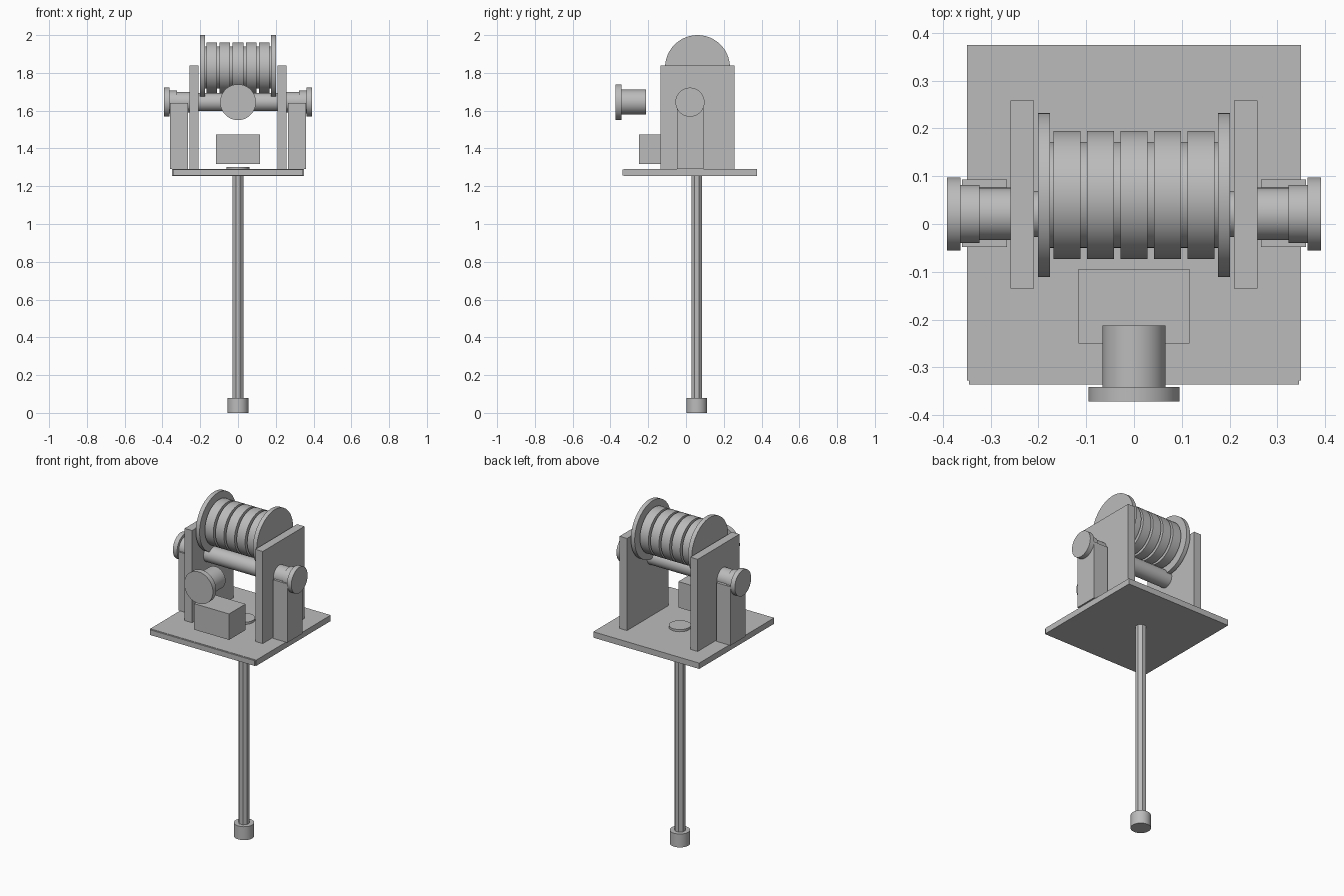
import bpy
import math
from mathutils import Matrix, Vector

old = bpy.data.objects.get("Cube")
if old:
    bpy.data.objects.remove(old, do_unlink=True)

GREY = (0.5, 0.5, 0.5, 1)
grey = bpy.data.materials.new("plain grey")
grey.use_nodes = True
grey.diffuse_color = GREY
grey.node_tree.nodes["Principled BSDF"].inputs["Base Color"].default_value = GREY


def box(name, low, high):
    low, high = Vector(low), Vector(high)
    bpy.ops.mesh.primitive_cube_add(size=1)
    ob = bpy.context.object
    ob.name = name
    ob.data.transform(Matrix.Translation((low + high) / 2) @ Matrix.Diagonal((high - low).to_4d()))
    ob.data.materials.append(grey)
    return ob


def turned(name, profile, origin, axis, sides=48):
    """Solid of revolution: profile is (distance along axis, radius) pairs."""
    n = len(profile)
    verts, faces = [], []
    for along, radius in profile:
        for i in range(sides):
            a = math.tau * (i + 0.5) / sides
            verts.append((radius * math.cos(a), radius * math.sin(a), along))
    for r in range(n - 1):
        for i in range(sides):
            j = (i + 1) % sides
            faces.append((r * sides + i, r * sides + j, (r + 1) * sides + j, (r + 1) * sides + i))
    faces.append(tuple(reversed(range(sides))))
    faces.append(tuple(range((n - 1) * sides, n * sides)))
    mesh = bpy.data.meshes.new(name)
    mesh.from_pydata(verts, [], faces)
    turn = Vector((0, 0, 1)).rotation_difference(Vector(axis)).to_matrix().to_4x4()
    mesh.transform(Matrix.Translation(origin) @ turn)
    mesh.materials.append(grey)
    ob = bpy.data.objects.new(name, mesh)
    bpy.context.collection.objects.link(ob)
    bpy.ops.object.select_all(action="DESELECT")
    ob.select_set(True)
    bpy.context.view_layer.objects.active = ob
    bpy.ops.object.shade_smooth_by_angle(angle=math.radians(30))
    return ob


POLE_Y = 0.057
SHAFT_Y, SHAFT_Z = 0.021, 1.645
DRUM_Y, DRUM_Z = 0.061, 1.828

# Platform with a thin front trim
box("base_plate", (-0.35, -0.328, 1.255), (0.35, 0.375, 1.29))
box("front_trim", (-0.345, -0.336, 1.257), (0.345, -0.328, 1.288))

# Faceted pole, round foot and the cap where the pole meets the platform
turned("pole", [(0.04, 0.031), (1.27, 0.031)], (0, POLE_Y, 0), (0, 0, 1), sides=8)
turned("foot", [(0, 0.055), (0.08, 0.055)], (0, POLE_Y, 0), (0, 0, 1))
turned("pole_cap", [(1.28, 0.06), (1.303, 0.06)], (0, POLE_Y, 0), (0, 0, 1))

# Side panels, outer brackets and end knobs, one set on each side
for side, s in (("left", 1), ("right", -1)):
    xs = sorted((s * 0.209, s * 0.258))
    box(side + "_panel", (xs[0], -0.135, 1.29), (xs[1], 0.258, 1.84))
    xs = sorted((s * 0.266, s * 0.36))
    box(side + "_bracket", (xs[0], -0.048, 1.29), (xs[1], 0.093, 1.64))
    turned(side + "_knob",
           [(0.25, 0.055), (0.323, 0.055), (0.323, 0.061), (0.363, 0.061),
            (0.363, 0.077), (0.391, 0.077)],
           (0, SHAFT_Y, SHAFT_Z), (s, 0, 0))

# Cross shaft between the panels
turned("cross_shaft", [(-0.22, 0.048), (0.22, 0.048)], (0, SHAFT_Y, SHAFT_Z), (1, 0, 0))

# Drum: end flanges and five raised rings on a core
FLANGE, CORE, RING = 0.172, 0.111, 0.134
profile = [(-0.201, FLANGE), (-0.176, FLANGE), (-0.176, CORE)]
for k in range(-2, 3):
    c = k * 0.07
    profile += [(c - 0.028, CORE), (c - 0.028, RING), (c + 0.028, RING), (c + 0.028, CORE)]
profile += [(0.176, CORE), (0.176, FLANGE), (0.201, FLANGE)]
turned("drum", profile, (0, DRUM_Y, DRUM_Z), (1, 0, 0), sides=64)

# Front knob and the box below it
turned("front_knob",
       [(0.212, 0.066), (0.341, 0.066), (0.341, 0.095), (0.372, 0.095)],
       (0, 0, SHAFT_Z), (0, -1, 0))
box("front_box", (-0.116, -0.25, 1.318), (0.116, -0.094, 1.473))
